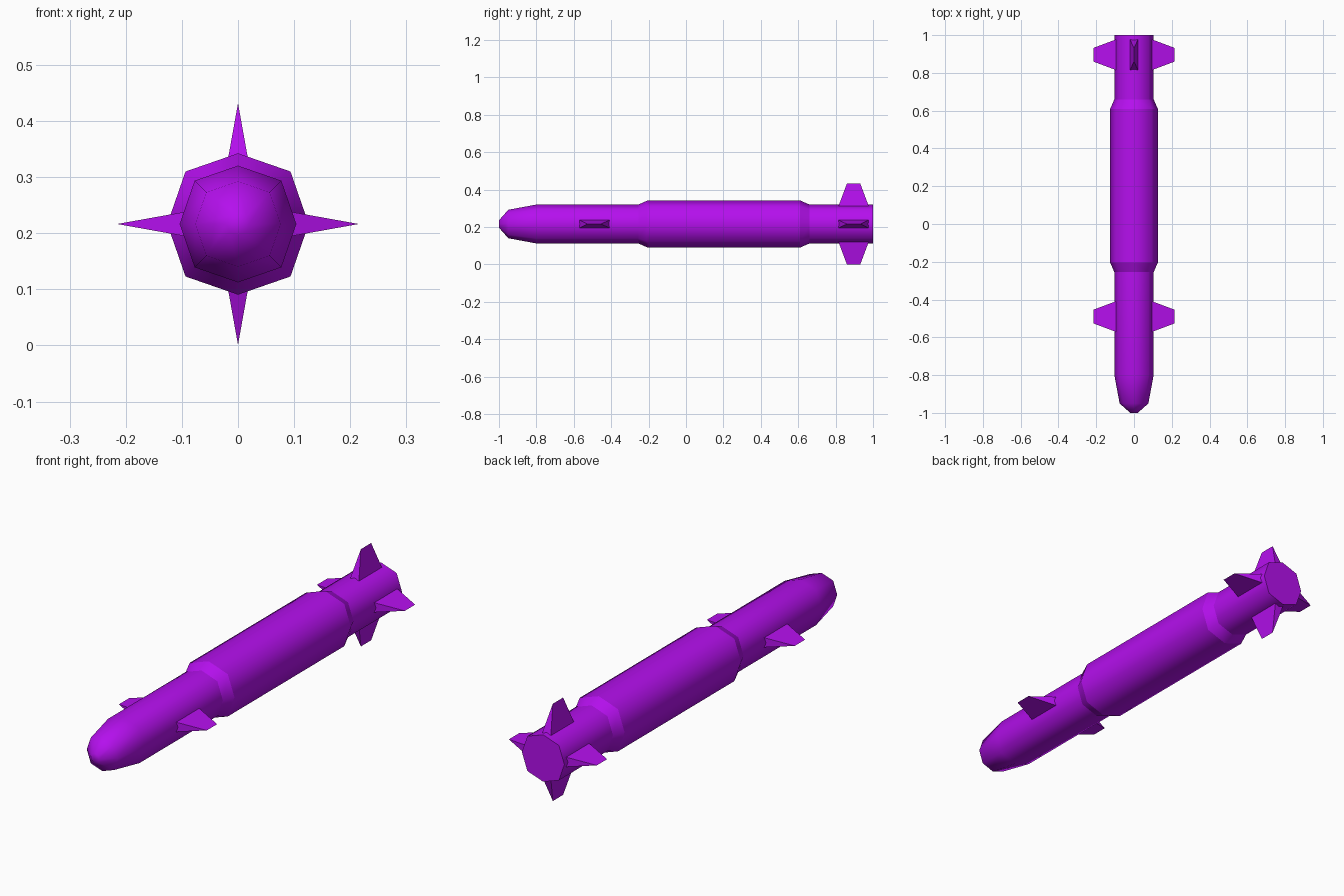
import bpy, bmesh, math
from mathutils import Matrix, Vector

if "Cube" in bpy.data.objects:
    bpy.data.objects.remove(bpy.data.objects["Cube"])

CZ = 0.2165  # height of the long axis

mat = bpy.data.materials.new("purple_paint")
mat.diffuse_color = (0.46, 0.005, 0.85, 1)
mat.use_nodes = True
mat.node_tree.nodes["Principled BSDF"].inputs["Base Color"].default_value = mat.diffuse_color


def finish(bm, name):
    bmesh.ops.recalc_face_normals(bm, faces=bm.faces)
    me = bpy.data.meshes.new(name)
    bm.to_mesh(me)
    bm.free()
    me.materials.append(mat)
    ob = bpy.data.objects.new(name, me)
    ob.location.z = CZ
    bpy.context.collection.objects.link(ob)
    return ob


def build_body(name, profile):
    """Loft eight-sided rings (y, radius, crease) along the y axis."""
    bm = bmesh.new()
    rings = []
    for y, r, _ in profile:
        ring = []
        for i in range(8):
            a = i * math.pi / 4
            rr = r * (1.05 if i % 2 else 1.0)  # diagonal corners sit a little further out
            ring.append(bm.verts.new((rr * math.cos(a), y, rr * math.sin(a))))
        rings.append(ring)
    for a, b in zip(rings, rings[1:]):
        for i in range(8):
            j = (i + 1) % 8
            bm.faces.new((a[i], a[j], b[j], b[i])).smooth = True
    bm.faces.new(rings[0]).smooth = True
    bm.faces.new(rings[-1])
    for ring, (_, _, crease) in zip(rings, profile):
        if crease:
            for i in range(8):
                bm.edges.get((ring[i], ring[(i + 1) % 8])).smooth = False
    return finish(bm, name)


def build_fin(name, y, angle):
    """Hip-roof wedge: rectangular root, sharp tip edge, turned about the y axis."""
    bm = bmesh.new()
    root, tip, thick = 0.09, 0.2155, 0.0225
    base = [bm.verts.new((root, y + dy, dz)) for dy, dz in
            ((-0.083, -thick), (0.083, -thick), (0.083, thick), (-0.083, thick))]
    t0 = bm.verts.new((tip, y - 0.036, 0))
    t1 = bm.verts.new((tip, y + 0.036, 0))
    b0, b1, b2, b3 = base
    for f in ((b0, b1, b2, b3), (b0, b1, t1, t0), (b2, b3, t0, t1),
              (b1, b2, t1), (b3, b0, t0)):
        bm.faces.new(f)
    bmesh.ops.rotate(bm, verts=bm.verts, cent=Vector((0, 0, 0)),
                     matrix=Matrix.Rotation(angle, 3, 'Y'))
    return finish(bm, name)


# Body: rounded nose, collar, thick middle, collar, tail
build_body("body", [
    (-1.0, 0.02, False),
    (-0.95, 0.076, False),
    (-0.8, 0.104, False),
    (-0.255, 0.104, True),
    (-0.205, 0.126, True),
    (0.61, 0.126, True),
    (0.66, 0.104, True),
    (1.0, 0.104, True),
])

# Four tail fins and two forward fins
for i in range(4):
    build_fin(f"tail_fin_{i + 1}", 0.896, i * math.pi / 2)
for i in range(2):
    build_fin(f"forward_fin_{i + 1}", -0.49, i * math.pi)
